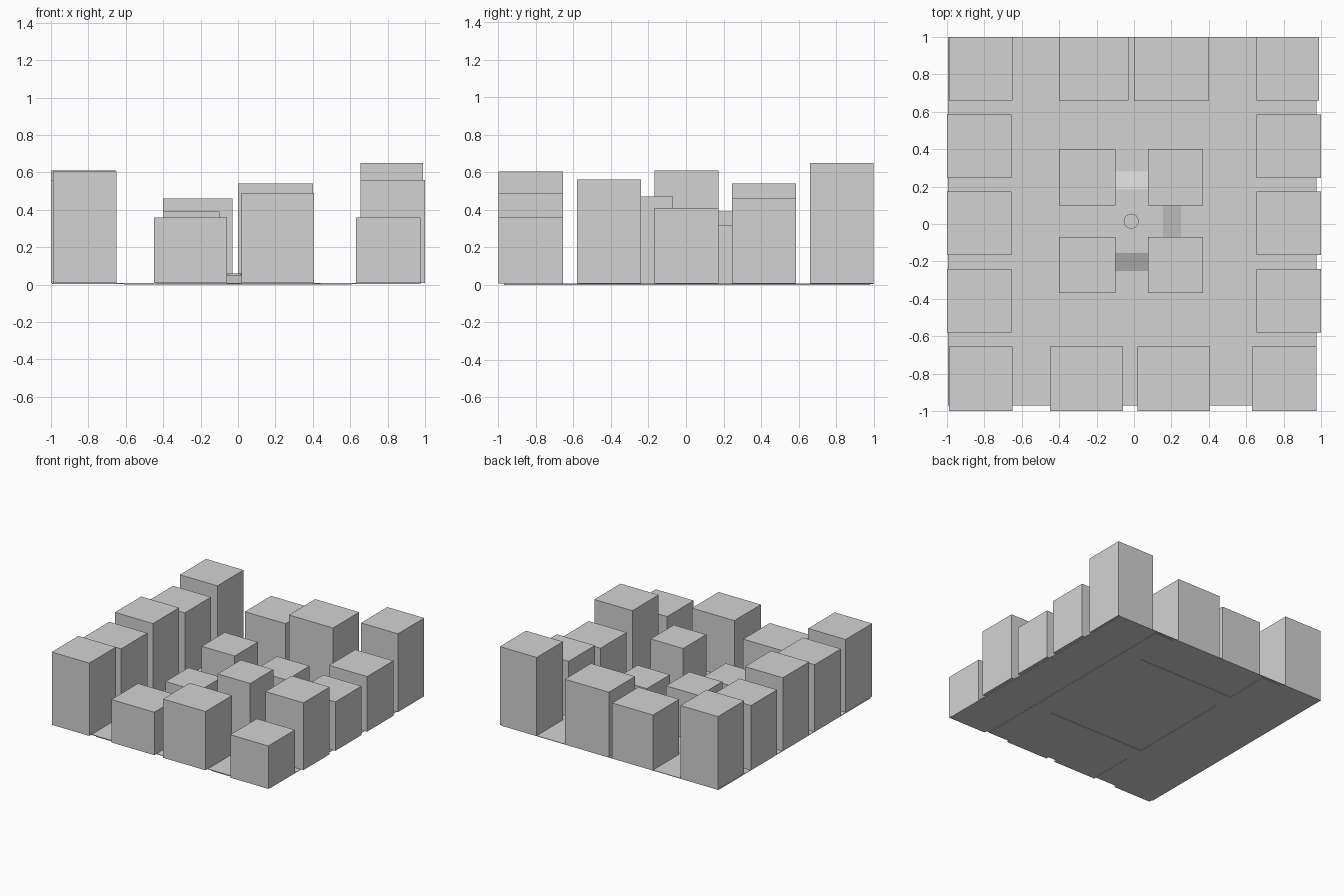
import bpy
import bmesh

cube = bpy.data.objects.get("Cube")
if cube:
    bpy.data.objects.remove(cube, do_unlink=True)

grey = bpy.data.materials.new("light_grey")
grey.use_nodes = True
tone = (0.65, 0.65, 0.65, 1)
grey.diffuse_color = tone
grey.node_tree.nodes["Principled BSDF"].inputs["Base Color"].default_value = tone

BASE = 0.008


def finish(name, bm):
    mesh = bpy.data.meshes.new(name)
    bm.to_mesh(mesh)
    bm.free()
    mesh.materials.append(grey)
    obj = bpy.data.objects.new(name, mesh)
    bpy.context.scene.collection.objects.link(obj)
    return obj


def box(name, xs, ys, zs, inset=0):
    """Box between limits; inset pulls in the top to make sloping sides."""
    bm = bmesh.new()
    bmesh.ops.create_cube(bm, size=1)
    size = [b - a for a, b in (xs, ys, zs)]
    mid = [(a + b) / 2 for a, b in (xs, ys, zs)]
    for v in bm.verts:
        pull = inset if v.co.z > 0 else 0
        for i in range(3):
            span = size[i] - (2 * pull if i < 2 else 0)
            v.co[i] = mid[i] + v.co[i] * span
    return finish(name, bm)


# Ground slab and the road strips under it
box("ground", (-0.995, 0.975), (-0.97, 1), (0.004, BASE))
for side, x in (("right", -0.525), ("left", 0.525)):
    box(f"{side}_road", (x - 0.085, x + 0.085), (-0.97, 0.98), (0, 0.004))
for side, y in (("front", -0.525), ("back", 0.525)):
    box(f"{side}_road", (-0.44, 0.44), (y - 0.08, y + 0.08), (0, 0.004))

# Front and back rows of towers: x limits and height
front_row = [(-0.99, -0.65, 0.605), (-0.45, -0.06, 0.36),
             (0.02, 0.405, 0.49), (0.63, 0.975, 0.36)]
back_row = [(-0.99, -0.65, 0.605), (-0.4, -0.03, 0.46),
            (0, 0.4, 0.54), (0.655, 0.99, 0.65)]
for row, ys, towers in (("front", (-1, -0.655), front_row),
                        ("back", (0.66, 1), back_row)):
    for i, (x0, x1, h) in enumerate(towers):
        box(f"{row}_tower_{i + 1}", (x0, x1), ys, (BASE, h))

# Side rows of towers, front to back
for side, xs, heights in (("right", (-1, -0.655), (0.56, 0.61, 0.54)),
                          ("left", (0.655, 1), (0.56, 0.41, 0.46))):
    for i, h in enumerate(heights):
        y = -0.41 + 0.413 * i
        box(f"{side}_tower_{i + 1}", xs, (y - 0.17, y + 0.17), (BASE, h))

# Four inner towers around the plaza
for side, xs, heights in (("right", (-0.4, -0.1), (0.28, 0.39)),
                          ("left", (0.075, 0.37), (0.47, 0.32))):
    for place, ys, h in zip(("front", "back"), ((-0.37, -0.07), (0.1, 0.4)), heights):
        box(f"inner_{place}_{side}_tower", xs, ys, (BASE, h))

# Raised plaza with sloping sides, and the round plinth at its centre
box("plaza", (-0.28, 0.25), (-0.25, 0.28), (BASE, 0.05), inset=0.095)
bm = bmesh.new()
bmesh.ops.create_cone(bm, cap_ends=True, segments=32, radius1=0.04, radius2=0.04, depth=0.02)
bmesh.ops.translate(bm, verts=bm.verts, vec=(-0.015, 0.015, 0.05))
plinth = finish("plinth", bm)
bpy.context.view_layer.objects.active = plinth
plinth.select_set(True)
bpy.ops.object.shade_smooth_by_angle()
